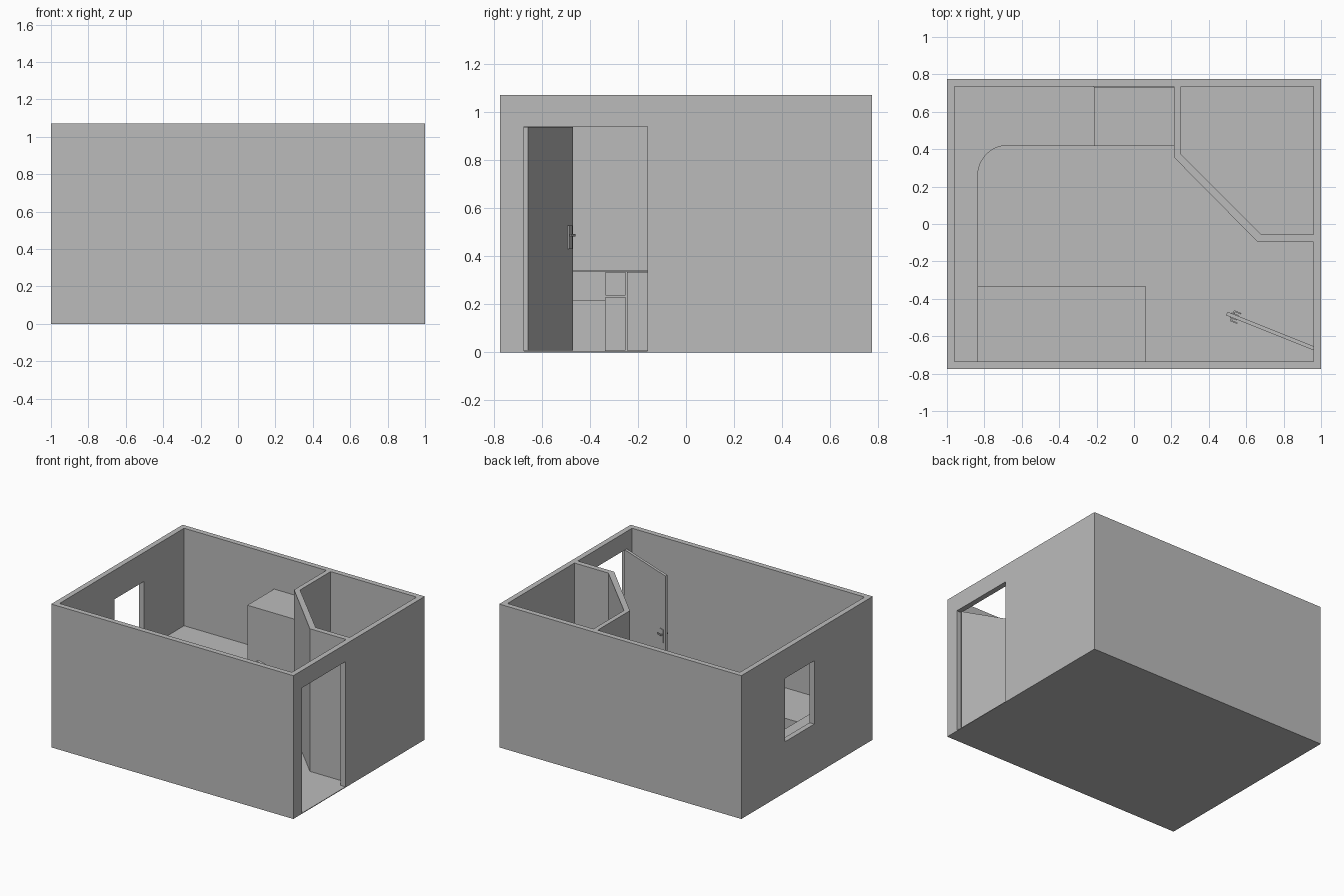
import bpy, bmesh, math
from mathutils import Matrix

cube = bpy.data.objects.get("Cube")
if cube:
    bpy.data.objects.remove(cube, do_unlink=True)

grey = bpy.data.materials.new("plain grey")
grey.use_nodes = True
grey.diffuse_color = (0.5, 0.5, 0.5, 1)
grey.node_tree.nodes["Principled BSDF"].inputs["Base Color"].default_value = (0.5, 0.5, 0.5, 1)

FLOOR = 0.005
HEIGHT = 1.07
IN_X, IN_Y = 0.96, 0.735


def prism(name, outline, z0, z1):
    """Extrude a flat outline from z0 up to z1."""
    bm = bmesh.new()
    base = bm.faces.new([bm.verts.new((x, y, z0)) for x, y in outline])
    top = bmesh.ops.extrude_face_region(bm, geom=[base])["geom"]
    verts = [v for v in top if isinstance(v, bmesh.types.BMVert)]
    bmesh.ops.translate(bm, verts=verts, vec=(0, 0, z1 - z0))
    bmesh.ops.recalc_face_normals(bm, faces=bm.faces)
    mesh = bpy.data.meshes.new(name)
    bm.to_mesh(mesh)
    bm.free()
    mesh.materials.append(grey)
    obj = bpy.data.objects.new(name, mesh)
    bpy.context.collection.objects.link(obj)
    return obj


def box(name, x0, x1, y0, y1, z0, z1):
    return prism(name, [(x0, y0), (x1, y0), (x1, y1), (x0, y1)], z0, z1)


def cut(target, cutter):
    """Subtract a hidden cutter and apply the result."""
    cutter.hide_render = True
    mod = target.modifiers.new("cut", 'BOOLEAN')
    mod.operation = 'DIFFERENCE'
    mod.solver = 'EXACT'
    mod.object = cutter
    bpy.context.view_layer.objects.active = target
    bpy.ops.object.modifier_apply(modifier=mod.name)
    bpy.data.objects.remove(cutter, do_unlink=True)


# Shell: floor, outer walls and the angled partition
shell = box("walls_and_floor", -1, 1, -0.775, 0.775, 0, HEIGHT)
main_room = [(-IN_X, -IN_Y), (IN_X, -IN_Y), (IN_X, -0.095), (0.66, -0.095),
             (0.215, 0.355), (0.215, IN_Y), (-IN_X, IN_Y)]
side_room = [(0.25, IN_Y), (0.25, 0.375), (0.68, -0.055), (IN_X, -0.055), (IN_X, IN_Y)]
cut(shell, prism("main_room_cutter", main_room, FLOOR, 1.2))
cut(shell, prism("side_room_cutter", side_room, FLOOR, 1.2))
cut(shell, box("door_cutter", 0.9, 1.1, -0.675, -0.16, FLOOR, 0.94))
cut(shell, box("window_cutter", -1.1, -0.9, -0.085, 0.26, 0.38, 0.853))


# Corner counter with a rounded inside corner
def counter_outline(inset):
    front_x, front_y, r = -0.835 - inset, 0.42 + inset, 0.16 + inset
    cx, cy = front_x + r, front_y - r
    arc = [(cx + r * math.cos(a), cy + r * math.sin(a))
           for a in (math.pi - math.pi / 2 * i / 12 for i in range(13))]
    return [(-IN_X, -IN_Y), (front_x, -IN_Y)] + arc + [(-0.215, front_y), (-0.215, IN_Y), (-IN_X, IN_Y)]


prism("counter_body", counter_outline(0.008), FLOOR, 0.336)
prism("counter_top", counter_outline(0), 0.336, 0.342)

# Cabinet fronts, set flush with the counter edge
box("drawer_front", -0.845, -0.835, -0.335, -0.252, 0.236, 0.334)
box("drawer_cabinet_front", -0.845, -0.835, -0.335, -0.252, 0.008, 0.231)
for i in range(2):
    y = -0.246 + i * 0.25
    box(f"window_cabinet_front_{i + 1}", -0.845, -0.835, y, y + 0.245, 0.008, 0.334)
    x = -0.67 + i * 0.228
    box(f"back_cabinet_front_{i + 1}", x, x + 0.223, 0.42, 0.43, 0.008, 0.334)

# Bed and tall cabinet
box("bed", -0.835, 0.065, -IN_Y, -0.335, FLOOR, 0.217)
box("tall_cabinet", -0.215, 0.213, 0.417, 0.733, FLOOR, 0.816)

# Open door, modelled along +x from the hinge and swung inward
swing = Matrix.Translation((0.967, -0.667, 0)) @ Matrix.Rotation(math.radians(158.2), 4, 'Z')
door_parts = [box("door_leaf", 0, 0.507, -0.01, 0.01, 0.008, 0.938)]
for side, label in ((-1, "inner"), (1, "outer")):
    def part(name, u0, u1, d0, d1, z0, z1):
        lo, hi = sorted((side * d0, side * d1))
        door_parts.append(box(f"{label}_{name}", u0, u1, lo, hi, z0, z1))
    part("handle_plate", 0.445, 0.485, 0.01, 0.015, 0.43, 0.527)
    part("handle_stem", 0.468, 0.478, 0.015, 0.024, 0.483, 0.493)
    part("handle_lever", 0.435, 0.478, 0.024, 0.031, 0.483, 0.493)
for obj in door_parts:
    obj.data.transform(swing)
